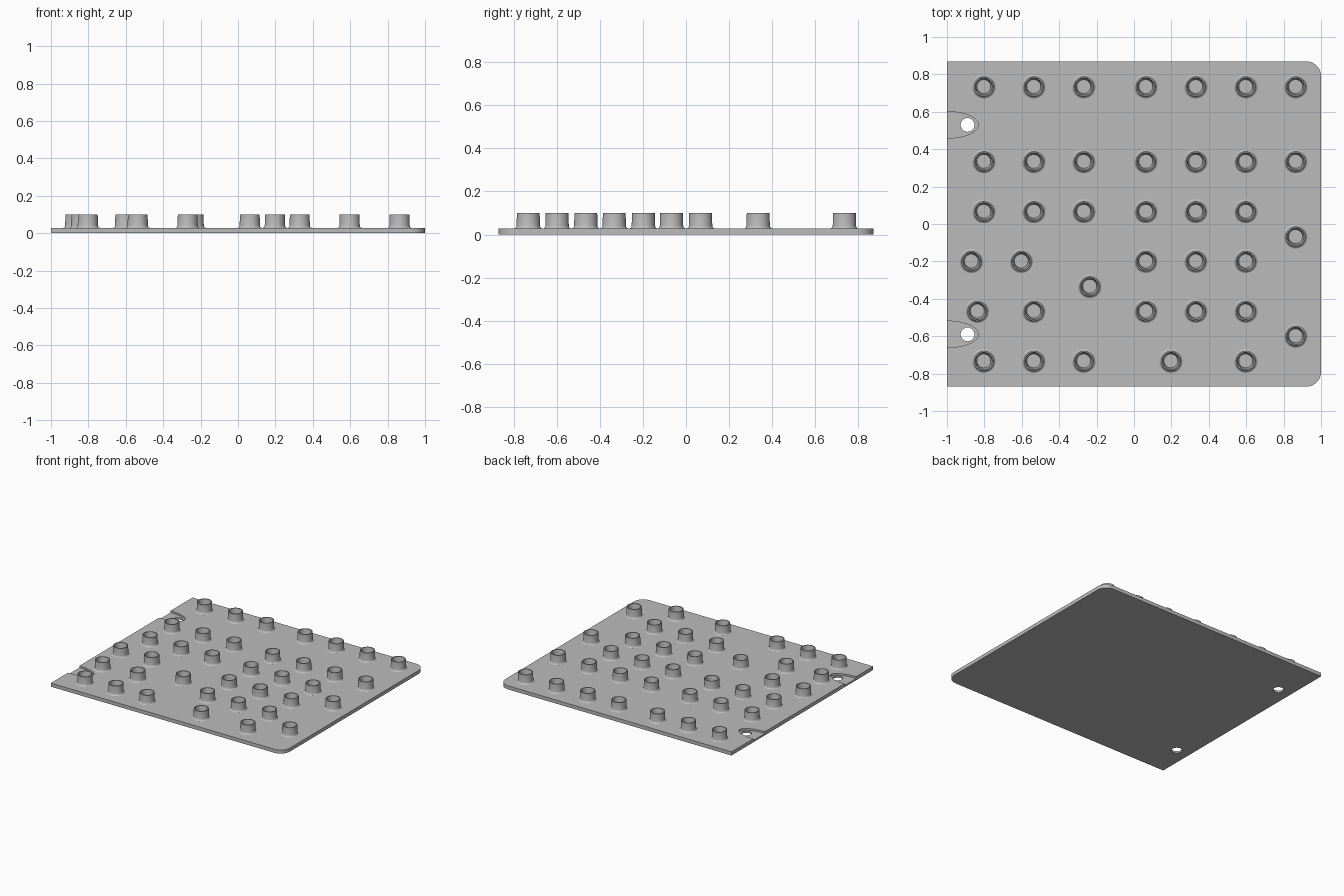
import bpy, bmesh, math

if "Cube" in bpy.data.objects:
    bpy.data.objects.remove(bpy.data.objects["Cube"])

THICK = 0.028      # plate thickness
TOP = 0.10         # top of the studs
HALF_Y = 0.87

grey = bpy.data.materials.new("plain_grey")
grey.use_nodes = True
grey.diffuse_color = (0.5, 0.5, 0.5, 1)
grey.node_tree.nodes["Principled BSDF"].inputs["Base Color"].default_value = (0.5, 0.5, 0.5, 1)


def add_object(name, mesh):
    obj = bpy.data.objects.new(name, mesh)
    bpy.context.collection.objects.link(obj)
    return obj


def prism(name, outline, z0, z1):
    """Extrude a flat outline from z0 to z1."""
    bm = bmesh.new()
    face = bm.faces.new([bm.verts.new((x, y, z0)) for x, y in outline])
    out = bmesh.ops.extrude_face_region(bm, geom=[face])
    for v in out["geom"]:
        if isinstance(v, bmesh.types.BMVert):
            v.co.z = z1
    bmesh.ops.recalc_face_normals(bm, faces=bm.faces)
    mesh = bpy.data.meshes.new(name)
    bm.to_mesh(mesh)
    bm.free()
    mesh.materials.append(grey)
    return add_object(name, mesh)


def arc(cx, cy, rx, ry, start, end, steps):
    angles = [math.radians(start + (end - start) * i / steps) for i in range(steps + 1)]
    return [(cx + rx * math.cos(a), cy + ry * math.sin(a)) for a in angles]


def smooth(obj):
    bpy.ops.object.select_all(action='DESELECT')
    obj.select_set(True)
    bpy.context.view_layer.objects.active = obj
    bpy.ops.object.shade_smooth_by_angle(angle=math.radians(35))


def cut(target, cutter):
    mod = target.modifiers.new("cut", 'BOOLEAN')
    mod.operation = 'DIFFERENCE'
    mod.solver = 'EXACT'
    mod.object = cutter
    bpy.context.view_layer.objects.active = target
    bpy.ops.object.modifier_apply(modifier=mod.name)
    bpy.data.objects.remove(cutter)


# Base plate: square corners on one side, rounded on the other
r = 0.08
outline = [(-1, -HALF_Y)]
outline += arc(1 - r, -HALF_Y + r, r, r, -90, 0, 10)
outline += arc(1 - r, HALF_Y - r, r, r, 0, 90, 10)
outline += [(-1, HALF_Y)]
plate = prism("base_plate", outline, 0, THICK)

# Shallow rounded recesses with a through hole at the square edge
for y in (0.53, -0.59):
    cut(plate, prism("recess_cutter", arc(-1, y, 0.168, 0.071, 0, 360, 64)[:-1], 0.014, 0.06))
    cut(plate, prism("hole_cutter", arc(-0.89, y, 0.037, 0.037, 0, 360, 32)[:-1], -0.02, 0.06))
smooth(plate)

# Hollow stud: flared foot, straight wall, tapered bore with a flat floor
profile = [(0.066, THICK - 0.001), (0.060, THICK + 0.002), (0.056, THICK + 0.006),
           (0.054, THICK + 0.014), (0.053, TOP), (0.046, TOP), (0.037, THICK + 0.003),
           (0, THICK + 0.003)]
bm = bmesh.new()
verts = [bm.verts.new((x, 0, z)) for x, z in profile]
edges = [bm.edges.new(pair) for pair in zip(verts, verts[1:])]
bmesh.ops.spin(bm, geom=verts + edges, cent=(0, 0, 0), axis=(0, 0, 1),
               angle=math.tau, steps=32, use_merge=True)
bmesh.ops.remove_doubles(bm, verts=bm.verts, dist=0.0001)
bmesh.ops.recalc_face_normals(bm, faces=bm.faces)
# The outer wall must face away from the axis
wall = max(bm.faces, key=lambda f: f.calc_center_median().xy.length)
if wall.normal.z < 0:
    bmesh.ops.reverse_faces(bm, faces=bm.faces)
stud_mesh = bpy.data.meshes.new("stud")
bm.to_mesh(stud_mesh)
bm.free()
stud_mesh.materials.append(grey)

# Stud rows: y, then the x of each stud
P = 0.267
LEFT = [-0.803 + P * i for i in range(3)]
RIGHT = [0.063 + P * i for i in range(4)]
rows = [
    (0.735, LEFT + RIGHT),
    (0.335, LEFT + RIGHT),
    (0.068, LEFT + RIGHT[:3]),
    (-0.067, RIGHT[3:]),
    (-0.198, [-0.87, -0.603] + RIGHT[:3]),
    (-0.333, [-0.237]),
    (-0.465, [-0.838, LEFT[1]] + RIGHT[:3]),
    (-0.598, RIGHT[3:]),
    (-0.732, LEFT + [0.197, RIGHT[2]]),
]
first = None
for y, xs in rows:
    for x in xs:
        stud = add_object("stud", stud_mesh)
        stud.location = (x, y, 0)
        first = first or stud
smooth(first)
